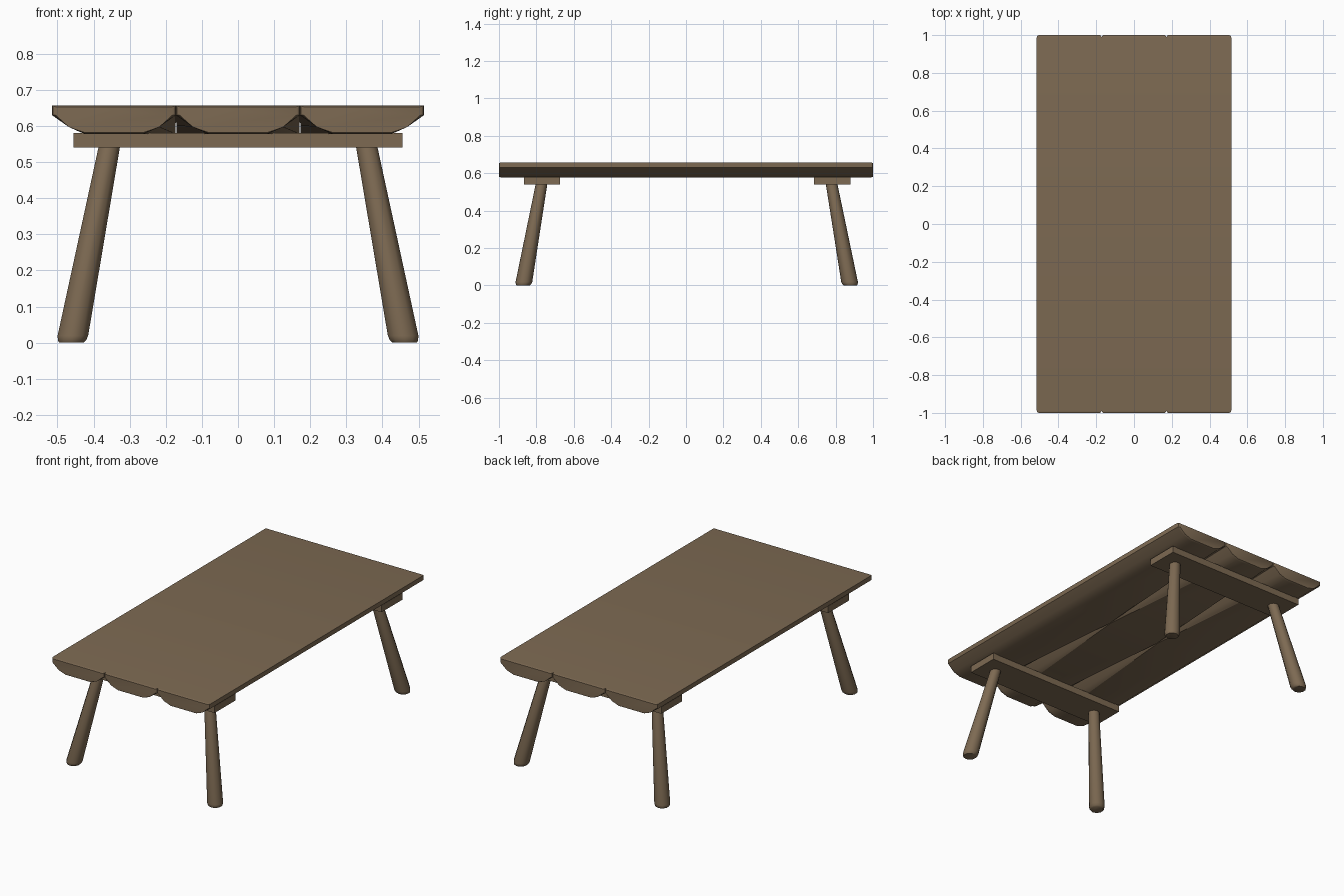
import bpy, bmesh, math
from mathutils import Vector

if "Cube" in bpy.data.objects:
    bpy.data.objects.remove(bpy.data.objects["Cube"])

wood = bpy.data.materials.new("brown wood")
wood.diffuse_color = (0.205, 0.143, 0.085, 1)
wood.use_nodes = True
wood.node_tree.nodes["Principled BSDF"].inputs["Base Color"].default_value = wood.diffuse_color


def make(name, rings, smooth=30):
    """Loft closed rings of points into a capped solid."""
    bm = bmesh.new()
    vr = [[bm.verts.new(p) for p in r] for r in rings]
    n = len(vr[0])
    for a, b in zip(vr, vr[1:]):
        for i in range(n):
            j = (i + 1) % n
            bm.faces.new((a[i], a[j], b[j], b[i]))
    bm.faces.new(vr[0])
    bm.faces.new(vr[-1])
    bmesh.ops.recalc_face_normals(bm, faces=bm.faces)
    me = bpy.data.meshes.new(name)
    bm.to_mesh(me)
    bm.free()
    ob = bpy.data.objects.new(name, me)
    bpy.context.collection.objects.link(ob)
    me.materials.append(wood)
    bpy.ops.object.select_all(action='DESELECT')
    ob.select_set(True)
    bpy.context.view_layer.objects.active = ob
    bpy.ops.object.shade_smooth_by_angle(angle=math.radians(smooth))
    return ob


# half-log planks: hewn underside, grooves between planks close towards the middle
W, TOP, BOT = 0.1717, 0.657, 0.578


def plank_ring(c, y, inset, fill_left, fill_right):
    def side(s, fill):
        w = W - inset
        low = [(w, TOP - inset * 0.4), (w, 0.63), (0.125, 0.597), (0.082, BOT + inset * 0.4)]
        full = [(W, TOP), (W, 0.63), (W, 0.602), (W, BOT)]
        return [(c + s * (a[0] + (b[0] - a[0]) * fill), y, a[1] + (b[1] - a[1]) * fill)
                for a, b in zip(low, full)]
    return side(1, fill_right) + side(-1, fill_left)[::-1]


for i, name in enumerate(("left_plank", "middle_plank", "right_plank")):
    rings = []
    for y, inset in ((-1, .010), (-.996, .003), (-.988, 0), (0, 0), (.988, 0), (.996, .003), (1, .010)):
        f = 0.98 if y == 0 else 0
        rings.append(plank_ring((i - 1) * 2 * W, y, inset, f * (i > 0), f * (i < 2)))
    make(name, rings)

# cross battens and splayed round legs
for end, yb, yt, ybat in (("front", -0.87, -0.772, -0.77), ("back", 0.878, 0.778, 0.782)):
    make(end + "_batten", [[(x, ybat + dy, z) for dy, z in
                            ((-.097, .54), (.097, .54), (.097, .58), (-.097, .58))]
                           for x in (-.455, .455)])
    for sname, s in (("left", -1), ("right", 1)):
        foot, head = Vector((s * 0.461, yb, 0)), Vector((s * 0.356, yt, 0.545))
        rings = []
        for t, r in ((0, .036), (.012, .041), (.035, .0445), (1, .031)):
            p = foot.lerp(head, t)
            p.z = max(p.z, 0.001 if t else 0)
            rings.append([(p.x + r * math.cos(a), p.y + r * math.sin(a), p.z)
                          for a in (math.tau * (k + .5) / 10 for k in range(10))])
        make(f"{end}_{sname}_leg", rings, 50)
